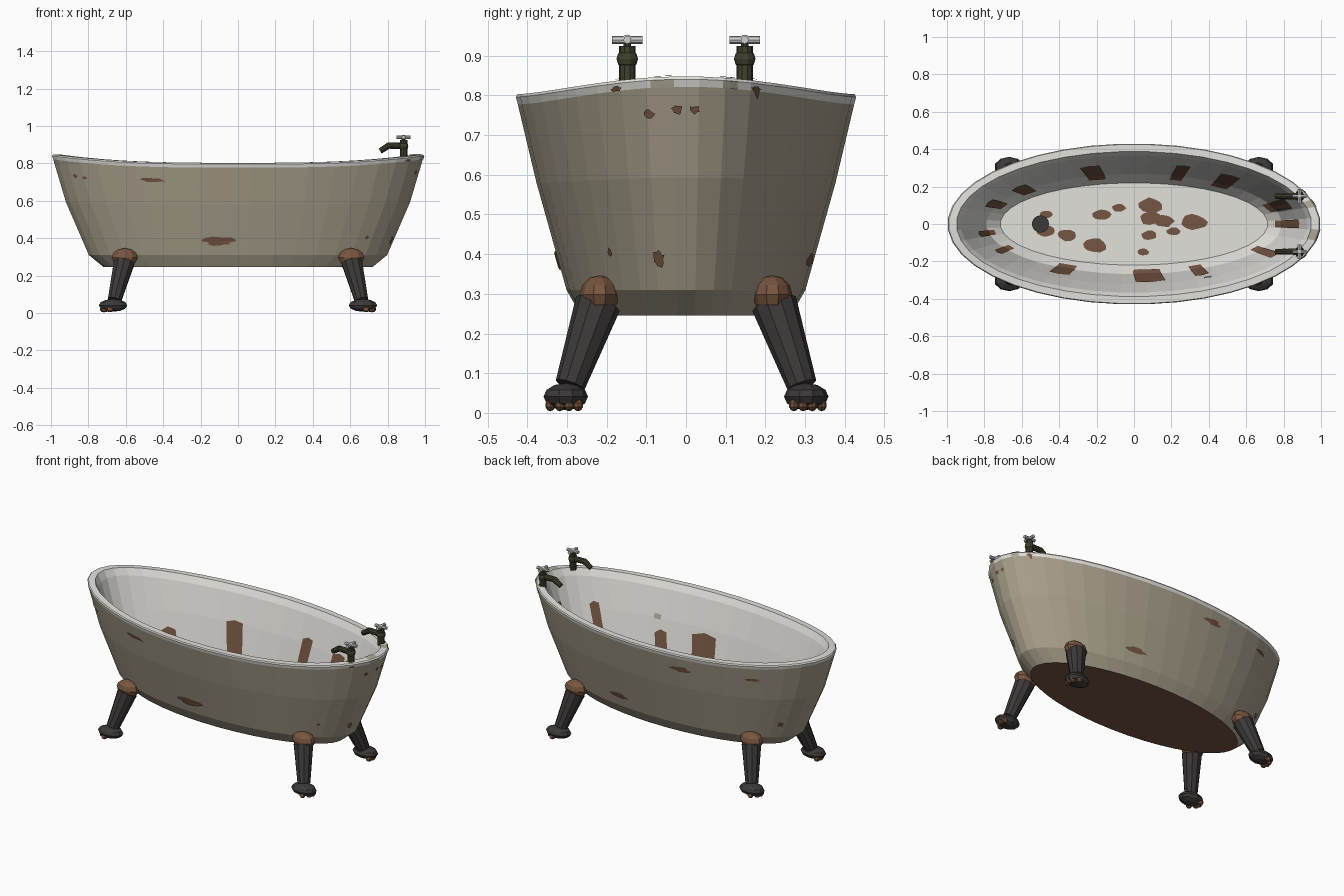
import bpy, bmesh, math, random
from mathutils import Vector

random.seed(4)
if "Cube" in bpy.data.objects:
    bpy.data.objects.remove(bpy.data.objects["Cube"], do_unlink=True)


def material(name, *rgb):
    m = bpy.data.materials.new(name)
    m.use_nodes = True
    colour = (*rgb, 1)
    m.diffuse_color = colour
    for node in m.node_tree.nodes:
        if node.type == 'BSDF_PRINCIPLED':
            node.inputs["Base Color"].default_value = colour
    return m


beige = material("aged beige", .4, .355, .265)
white = material("worn enamel", .76, .75, .71)
rust = material("rust brown", .18, .092, .056)
iron = material("dark iron", .048, .04, .04)
copper = material("copper brown", .19, .092, .05)
brass = material("dark olive brass", .052, .049, .026)
chrome = material("pale chrome", .62, .62, .62)
stain = material("pale stain", .43, .4, .32)


def mesh_object(name, bm, *mats):
    me = bpy.data.meshes.new(name)
    bm.to_mesh(me)
    bm.free()
    ob = bpy.data.objects.new(name, me)
    bpy.context.collection.objects.link(ob)
    for m in mats:
        me.materials.append(m)
    return ob


# Tub section: half length, half width, height, share of end lift
LEVELS = [(.72, .265, .245, 0), (.8, .302, .31, 0), (.923, .378, .58, .3),
          (.991, .425, .777, 1), (.997, .43, .796, 1), (.991, .426, .803, 1),
          (.95, .388, .803, 1), (.928, .367, .765, .9), (.87, .322, .6, .3),
          (.79, .268, .355, 0), (.715, .22, .285, 0)]
SEGMENTS = 40
STEP = math.tau / SEGMENTS


def ring_point(level, i):
    a, b, z, k = LEVELS[level]
    t = (i + .5) * STEP
    c = math.cos(t)
    return Vector((a * c, b * math.sin(t), z + .045 * k * abs(c) ** 3))


def on_tub(deg, u, lift=0.0):
    """Point on the faceted tub wall at an angle and section position."""
    def base(d, v):
        s = math.radians(d) / STEP - .5
        i, j = math.floor(s), min(math.floor(v), len(LEVELS) - 2)
        low = ring_point(j, i).lerp(ring_point(j, i + 1), s - i)
        high = ring_point(j + 1, i).lerp(ring_point(j + 1, i + 1), s - i)
        return low.lerp(high, v - j)
    p = base(deg, u)
    n = (base(deg + .2, u) - p).cross(base(deg, u + .01) - p).normalized()
    return p + n * lift


# Tub shell with beige outside, enamel rim and inside, rusty underside
bm = bmesh.new()
rings = [[bm.verts.new(ring_point(l, i)) for i in range(SEGMENTS)]
         for l in range(len(LEVELS))]
for l, (low, high) in enumerate(zip(rings, rings[1:])):
    for i in range(SEGMENTS):
        j = (i + 1) % SEGMENTS
        f = bm.faces.new((low[i], low[j], high[j], high[i]))
        f.material_index = 0 if l < 3 else 1
bm.faces.new(rings[0][::-1]).material_index = 2
bm.faces.new(rings[-1]).material_index = 1
mesh_object("tub_shell", bm, beige, white, rust)


def fan(bm, centre, outline):
    hub = bm.verts.new(centre)
    vs = [bm.verts.new(p) for p in outline]
    for i, v in enumerate(vs):
        bm.faces.new((hub, v, vs[(i + 1) % len(vs)]))


def wall_chips(name, mat, chips):
    """Ragged chips on the wall: angle, section, half angle, half height."""
    bm = bmesh.new()
    for deg, u, w, h in chips:
        outline = []
        for k in range(16):
            t = k / 16 * math.tau
            r = random.uniform(.65, 1.15)
            outline.append(on_tub(deg + w * r * math.cos(t),
                                  u + h * r * math.sin(t), .005))
        fan(bm, on_tub(deg, u, .005), outline)
    mesh_object(name, bm, mat)


wall_chips("outer_rust_chips", rust, [
    (-118, 2.65, 4.5, .07), (-97, 1.28, 6, .1), (-154, 2.65, 1.5, .05),
    (-148, 2.63, 1.5, .04), (-13, 2.72, 2, .05), (-3, 2.75, 2, .05),
    (3, 2.75, 2, .05), (-12, 1.28, 2.5, .08), (-35, 1.35, 1.2, .04),
    (73, 1.28, 5, .06), (104, 2.65, 4, .09), (134, 2.65, 3.5, .05),
    (154, 1.35, 2.5, .07)])
wall_chips("wall_stain", stain, [(-63, 7.95, 2, .1)])
wall_chips("tap_rust_chips", rust, [
    (s * 24, u, 2, .38) for s in (1, -1) for u in (3.3, 5.5)])

# Faded plates wrapping the rim's side and top
bm = bmesh.new()
for deg, w in ((-8, 4), (15, 2.5)):
    for u in (3.5, 5.5):
        fan(bm, on_tub(deg, u, .003),
            [on_tub(deg + w * x, u + .5 * y * .99, .003) for x, y in
             ((-1, -1), (0, -1), (1, -1), (1, 1), (0, 1), (-1, 1))])
mesh_object("rim_stains", bm, stain)

# Rust streaks on the inner wall: place, half angle, top of the streak
bm = bmesh.new()
for x, y, w, top in [
        (-.73, .11, 4, 8.3), (-.58, .19, 4, 8.4), (-.21, .28, 3.6, 7.95),
        (.24, .28, 2.5, 7.8), (.49, .235, 4, 7.9), (.77, .1, 5, 7.8),
        (.81, 0, 4, 7.7), (.68, -.15, 3, 7.8), (.33, -.25, 2.8, 8.3),
        (.07, -.28, 5.4, 8.15), (-.36, -.245, 4, 8.3), (-.68, -.14, 2.5, 8.3),
        (-.765, -.05, 3, 8.3)]:
    deg = math.degrees(math.atan2(y / .3, x / .84))
    skew = random.uniform(-1, 1)
    corners = [(-w, 9.4), (w, 9.4), (w, 9), (w + skew, top + .05),
               (skew, top - .05), (skew - w, top), (-w, 9)]
    outline = [on_tub(deg + d, u, .004) for d, u in corners]
    fan(bm, on_tub(deg, 8.99, .005), outline)
mesh_object("inner_rust_streaks", bm, rust)

# Rust blotches on the tub floor
bm = bmesh.new()
FLOOR = LEVELS[-1][2]
for n, (x, y, r) in enumerate([
        (-.47, .05, .035), (-.47, -.04, .05), (-.36, -.06, .05), (-.17, .05, .05),
        (-.08, .085, .037), (.09, .1, .065), (.09, .03, .06), (.16, .015, .055),
        (.32, .01, .07), (.21, -.04, .035), (.08, -.06, .042), (.05, -.15, .03),
        (-.21, -.115, .065)]):
    z = FLOOR + .002 + n * .0003
    outline = []
    for k in range(11):
        t, q = k / 11 * math.tau, r * random.uniform(.85, 1.1)
        outline.append((x + q * math.cos(t), y + .6 * q * math.sin(t), z))
    fan(bm, (x, y, z), outline)
mesh_object("floor_rust_blotches", bm, rust)


def tube(name, mat, start, end, r1, r2=None, sides=10):
    start, end = Vector(start), Vector(end)
    axis = end - start
    bpy.ops.mesh.primitive_cone_add(
        vertices=sides, radius1=r1, radius2=r1 if r2 is None else r2,
        depth=axis.length, location=(start + end) / 2,
        rotation=axis.to_track_quat('Z', 'Y').to_euler())
    ob = bpy.context.object
    ob.name = name
    ob.data.materials.append(mat)


def ball(name, mat, centre, size, segments=10, rows=6):
    bpy.ops.mesh.primitive_uv_sphere_add(segments=segments, ring_count=rows,
                                         radius=1, location=centre)
    ob = bpy.context.object
    ob.name = name
    ob.scale = size
    ob.data.materials.append(mat)


tube("drain_plug", iron, (-.5, 0, FLOOR), (-.5, 0, FLOOR + .02), .046, sides=16)

# Four splayed legs with copper knees and clawed feet
for sx, side in ((1, "left"), (-1, "right")):
    for sy, end in ((-1, "front"), (1, "back")):
        tag = f"{end}_{side}_"

        def at(x, y, z):
            return (sx * x, sy * y, z)
        tube(tag + "leg", iron, at(.66, .292, .07), at(.608, .222, .275), .038, .058)
        ball(tag + "knee", copper, at(.606, .218, .298), (.073, .05, .049))
        ball(tag + "foot", iron, at(.668, .303, .041), (.08, .056, .034))
        for k, (x, y) in enumerate([(.712, .272), (.72, .295),
                                    (.714, .318), (.685, .342)]):
            ball(f"{tag}toe_{k + 1}", copper, at(x, y, .02),
                 (.019, .013, .016), 8, 5)

# Pair of taps on the rim
for sy, side in ((-1, "front"), (1, "back")):
    tag, x, y = f"{side}_tap_", .885, sy * .148
    tube(tag + "post", brass, (x, y, .826), (x, y, .925), .021)
    ball(tag + "body", brass, (x, y, .892), (.027, .027, .026))
    tube(tag + "spout", brass, (x, y, .893), (.8, y, .895), .018, .016)
    tube(tag + "nozzle", brass, (.81, y, .898), (.76, y, .866), .017, .015)
    tube(tag + "stem", brass, (x, y, .92), (x, y, .935), .01)
    ball(tag + "hub", chrome, (x, y, .94), (.015, .015, .013))
    for dx, dy in ((.038, 0), (0, .038)):
        tube(tag + "handle", chrome, (x - dx, y - dy, .94),
             (x + dx, y + dy, .94), .01, sides=8)
